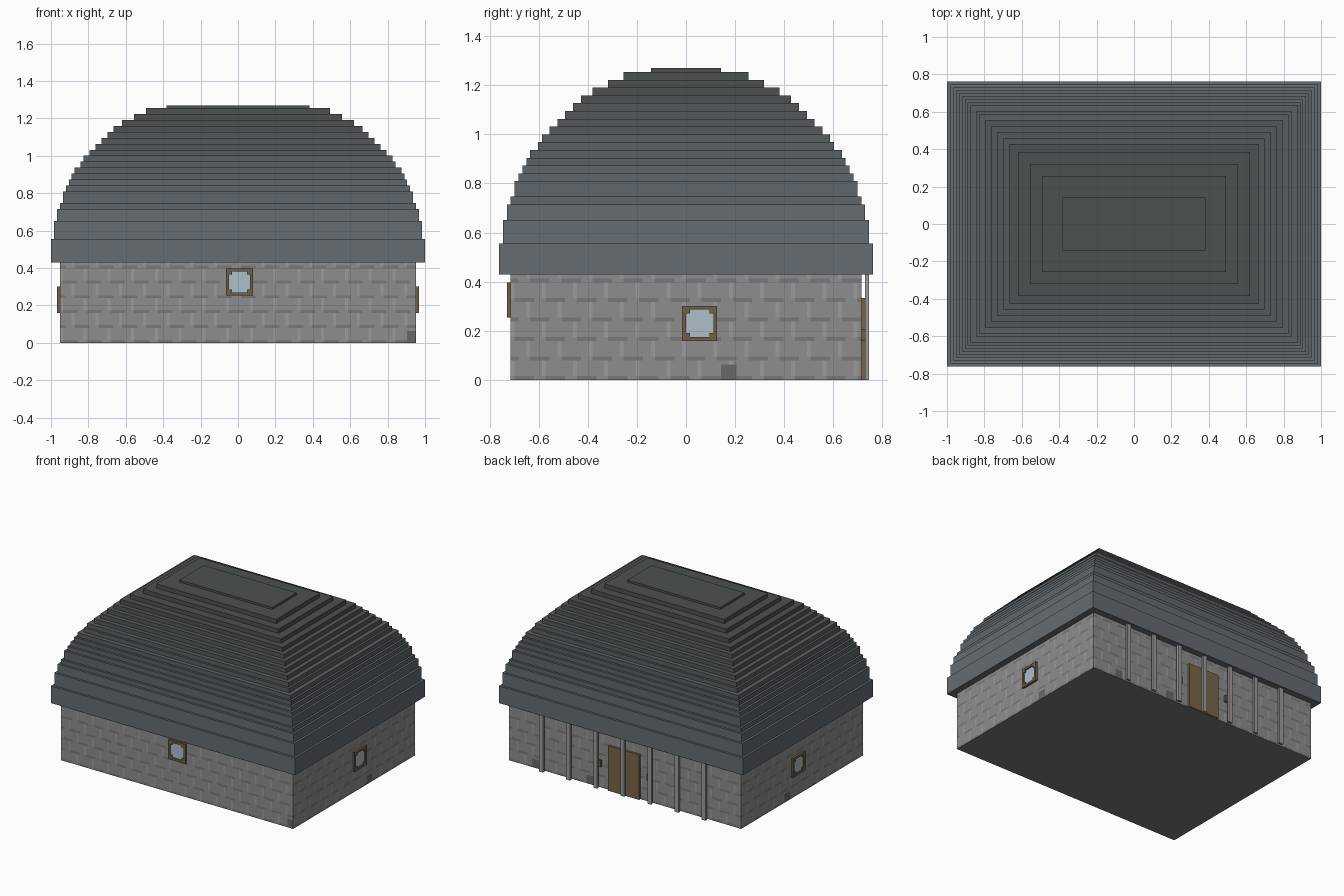
import bpy, bmesh
from mathutils import Vector

if "Cube" in bpy.data.objects:
    bpy.data.objects.remove(bpy.data.objects["Cube"])

U = 2 / 126                      # block unit: the whole model sits on this grid
WX, WY, WH = 60, 45, 27          # wall half width, half depth, height in units


def mat(name, r, g, b):
    m = bpy.data.materials.new(name)
    m.diffuse_color = (r, g, b, 1)
    m.use_nodes = True
    m.node_tree.nodes["Principled BSDF"].inputs["Base Color"].default_value = m.diffuse_color
    return m


STONE = [mat("stone", .27, .27, .27), mat("stone_light", .33, .33, .33),
         mat("stone_dark", .19, .19, .19), mat("stone_patch", .14, .14, .14)]
WOOD = mat("wood", .16, .115, .06)
DOOR = mat("door_wood", .19, .13, .065)
GLASS = mat("glass", .42, .52, .58)
POST = mat("post_stone", .33, .33, .33)
SLATES = [mat(f"slate_{i}", .13 - .014 * i, .15 - .017 * i, .165 - .02 * i) for i in range(5)]


def finish(name, bm, mats):
    bmesh.ops.remove_doubles(bm, verts=bm.verts, dist=1e-5)
    bmesh.ops.recalc_face_normals(bm, faces=bm.faces)
    me = bpy.data.meshes.new(name)
    bm.to_mesh(me)
    bm.free()
    for m in mats:
        me.materials.append(m)
    ob = bpy.data.objects.new(name, me)
    bpy.context.collection.objects.link(ob)
    return ob


def add_box(bm, lo, hi):
    lo, hi = Vector(lo) * U, Vector(hi) * U
    verts = bmesh.ops.create_cube(bm, size=1)["verts"]
    for v in verts:
        v.co = Vector([(a + b) / 2 + c * (b - a) for a, b, c in zip(lo, hi, v.co)])


def boxes(name, parts, material):
    bm = bmesh.new()
    for lo, hi in parts:
        add_box(bm, lo, hi)
    return finish(name, bm, [material])


# Walls: masonry pattern painted on a unit grid
def stone_index(i, k, patches):
    if k < 4 and any(p <= i < p + 4 for p in patches):
        return 3
    col = (i + 4 * ((k // 5) % 2)) % 8
    if k % 5 == 0:
        return 2 if col in (1, 2, 3, 4, 5) else 0
    return 1 if col == 0 else 0


def wall_side(bm, start, direction, count, patches):
    rows = [[bm.verts.new(((start[0] + direction[0] * i) * U,
                           (start[1] + direction[1] * i) * U, k * U))
             for i in range(count + 1)] for k in range(WH + 1)]
    for k in range(WH):
        for i in range(count):
            f = bm.faces.new((rows[k][i], rows[k][i + 1], rows[k + 1][i + 1], rows[k + 1][i]))
            f.material_index = stone_index(i, k, patches)
    return rows[0][:-1]


bm = bmesh.new()
base = []
for start, d, n, patches in (((-WX, -WY), (1, 0), 2 * WX, (117,)),
                             ((WX, -WY), (0, 1), 2 * WY, (54,)),
                             ((WX, WY), (-1, 0), 2 * WX, (12, 40)),
                             ((-WX, WY), (0, -1), 2 * WY, (32,))):
    base += wall_side(bm, start, d, n, patches)
floor = bm.faces.new(base)
floor.material_index = 2
finish("walls", bm, STONE)

# Roof: one stepped shell, each step (half depth, top height)
halves = [48, 47, 46, 45, 44, 43, 42, 41, 40, 38, 37, 35, 33, 31, 29, 27, 24, 20, 16, 9]
tops = [35, 41, 45, 47, 51] + list(range(53, 80, 2)) + [80]
loops, z = [(WY, WH)], WH
for h, t in zip(halves, tops):
    loops += [(h, z), (h, t)]
    z = t
bm = bmesh.new()
prev = None
for n, (h, z) in enumerate(loops):
    hx = h + 15
    ring = [bm.verts.new((x * U, y * U, z * U))
            for x, y in ((-hx, -h), (hx, -h), (hx, h), (-hx, h))]
    if prev:
        for i in range(4):
            j = (i + 1) % 4
            f = bm.faces.new((prev[i], prev[j], ring[j], ring[i]))
            f.material_index = min(4, n // 8)
    prev = ring
bm.faces.new(prev).material_index = 4
finish("stepped_roof", bm, SLATES)


# Windows: framed panes with stepped corners; place maps (along, out, up) to the wall
def window(name, a, z, place):
    def span(a0, a1, z0, z1, out):
        p, q = place(a + a0, 0, z + z0), place(a + a1, out, z + z1)
        return [min(s, t) for s, t in zip(p, q)], [max(s, t) for s, t in zip(p, q)]
    bars = [span(0, 9, 0, 1, 1), span(0, 9, 8, 9, 1), span(0, 1, 1, 8, 1), span(8, 9, 1, 8, 1)]
    bars += [span(i, i + 1, k, k + 1, 1) for i in (1, 7) for k in (1, 7)]
    boxes(name + "_frame", bars, WOOD)
    boxes(name + "_pane", [span(1, 8, 1, 8, .4)], GLASS)


window("front_window", -4, 16, lambda a, o, z: (a, -WY - o, z))
window("right_window", -1, 10, lambda a, o, z: (WX + o, a, z))
window("left_window", -1, 10, lambda a, o, z: (-WX - o, a, z))

# Back entrance: double door, handrail brackets and row of posts
boxes("double_door", [((-8, WY, 0), (8, WY + 1, 21))], DOOR)
boxes("door_brackets", [((s * 12.5 - .6, WY, 10), (s * 12.5 + .6, WY + 1, 13)) for s in (-1, 1)], WOOD)
boxes("back_posts", [((14 * i - 1, WY + 1, 0), (14 * i + 1, WY + 2, WH)) for i in range(-3, 4)], POST)
